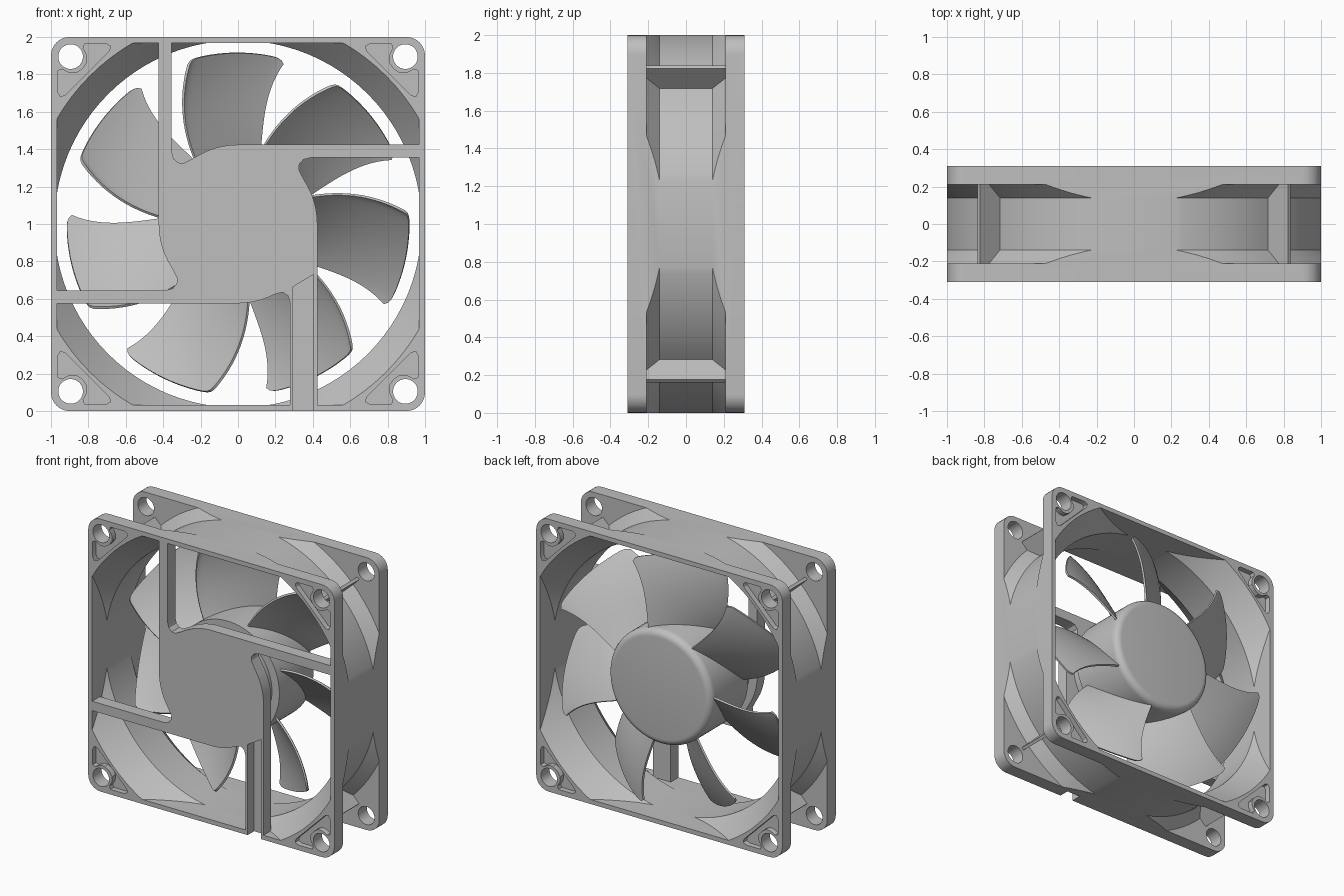
import bpy, bmesh
from math import sin, cos, pi, radians
from mathutils import Matrix, Vector

cube = bpy.data.objects.get("Cube")
if cube:
    bpy.data.objects.remove(cube)

GREY = (0.52, 0.52, 0.52, 1)
plastic = bpy.data.materials.new("grey_plastic")
plastic.use_nodes = True
plastic.diffuse_color = GREY
plastic.node_tree.nodes["Principled BSDF"].inputs["Base Color"].default_value = GREY

HALF = 0.31                      # half depth of the frame
FLANGE = 0.21                    # inner side of each flange
CORNERS = [(a, b) for a in (-1, 1) for b in (-1, 1)]


def finish(name, bm):
    """Turn a bmesh centred on the axis into an object standing on the floor."""
    bmesh.ops.remove_doubles(bm, verts=bm.verts, dist=1e-5)
    bmesh.ops.recalc_face_normals(bm, faces=bm.faces)
    bmesh.ops.translate(bm, verts=bm.verts, vec=(0, 0, 1))
    mesh = bpy.data.meshes.new(name)
    bm.to_mesh(mesh)
    bm.free()
    ob = bpy.data.objects.new(name, mesh)
    bpy.context.collection.objects.link(ob)
    mesh.materials.append(plastic)
    return ob


def prism(name, outline, y0, y1):
    """Extrude an (x, z) outline from y0 to y1."""
    bm = bmesh.new()
    face = bm.faces.new([bm.verts.new((x, y0, z)) for x, z in outline])
    new = bmesh.ops.extrude_face_region(bm, geom=[face])["geom"]
    verts = [v for v in new if isinstance(v, bmesh.types.BMVert)]
    bmesh.ops.translate(bm, verts=verts, vec=(0, y1 - y0, 0))
    return finish(name, bm)


def lathe(name, profile, steps=96):
    """Spin a closed (radius, y) profile around the fan axis."""
    bm = bmesh.new()
    vs = [bm.verts.new((r, y, 0)) for r, y in profile]
    es = [bm.edges.new((vs[i - 1], vs[i])) for i in range(len(vs))]
    bmesh.ops.spin(bm, geom=vs + es, cent=(0, 0, 0), axis=(0, 1, 0),
                   angle=2 * pi, steps=steps, use_merge=True)
    bmesh.ops.dissolve_degenerate(bm, edges=bm.edges, dist=1e-5)
    return finish(name, bm)


def circle(cx, cz, r, n=32):
    return [(cx + r * cos(2 * pi * i / n), cz + r * sin(2 * pi * i / n)) for i in range(n)]


def boolean(ob, cutter, operation="DIFFERENCE", keep=False):
    mod = ob.modifiers.new("cut", "BOOLEAN")
    mod.operation, mod.solver, mod.object = operation, "EXACT", cutter
    bpy.context.view_layer.objects.active = ob
    bpy.ops.object.modifier_apply(modifier=mod.name)
    if not keep:
        bpy.data.objects.remove(cutter)


def shade(ob, angle=30):
    bpy.ops.object.select_all(action="DESELECT")
    ob.select_set(True)
    bpy.context.view_layer.objects.active = ob
    bpy.ops.object.shade_smooth_by_angle(angle=radians(angle))


# Frame block: rounded square
R = 0.1
outline = []
for k, (sx, sz) in enumerate([(1, 1), (-1, 1), (-1, -1), (1, -1)]):
    for i in range(9):
        a = (k + i / 8) * pi / 2
        outline.append((sx * (1 - R) + R * cos(a), sz * (1 - R) + R * sin(a)))
frame = prism("frame", outline, -HALF, HALF)

# Groove between the flanges around the duct, leaving diagonal corner fins
groove = lathe("groove_cutter", [(1.026, -0.14), (1.105, -FLANGE), (1.6, -FLANGE),
                                 (1.6, FLANGE), (1.105, FLANGE), (1.026, 0.14)])
for k in range(4):
    a = pi / 4 + k * pi / 2
    d, n = Vector((cos(a), sin(a))), Vector((-sin(a), cos(a))) * 0.011
    fin = prism("fin_cutter", [d * 0.95 - n, d * 1.174 - n, d * 1.174 + n, d * 0.95 + n], -0.3, 0.3)
    boolean(groove, fin)
boolean(frame, groove)

# Duct flared toward both faces, limited to a square so the sides stay flat
duct = lathe("duct_cutter", [(0, -0.33), (1.136, -0.33), (0.982, -0.14),
                             (0.982, 0.14), (1.136, 0.33), (0, 0.33)])
S = 0.967
boolean(duct, prism("square_cutter", [(-S, -S), (S, -S), (S, S), (-S, S)], -0.5, 0.5), "INTERSECT")
boolean(frame, duct)

# Screw holes and the shallow pockets beside them
half_pocket = [(0.18, 0.037), (0.295, 0.037), (0.318, 0.05), (0.312, 0.075)]
inner_edge = [(0.172, 0.06), (0.194, 0.1), (0.194, 0.135), (0.175, 0.163)]
pocket = half_pocket + [(v, u) for u, v in half_pocket[::-1]]
pocket += [(v, u) for u, v in inner_edge] + inner_edge[::-1]
for sx, sz in CORNERS:
    boolean(frame, prism("hole_cutter", circle(sx * 0.895, sz * 0.895, 0.066), -0.5, 0.5))
    shape = [(sx * (1 - u), sz * (1 - v)) for u, v in pocket]
    for side in (-1, 1):
        boolean(frame, prism("pocket_cutter", shape, side * (HALF - 0.04), side * 0.4))

# Motor plate with four pinwheel arms; the lower arm is wider for the cable
slim = [(-0.355, 0.97), (-0.355, 0.39), (-0.345, 0.35), (-0.32, 0.328), (-0.29, 0.325), (-0.25, 0.345)]
wide = [(-0.278, 0.97), (-0.278, 0.42), (-0.268, 0.385), (-0.24, 0.365), (-0.2, 0.374)]
plate_outline = []
for k in range(4):
    inner = wide if k == 2 else slim
    pts = [(-0.424, 0), (-0.424, 0.97)] + inner
    start = 28 if k == 2 else 33
    pts += [(-0.424 * sin(radians(a)), 0.424 * cos(radians(a))) for a in range(start - 5, 2, -4)]
    for _ in range(k):
        pts = [(z, -x) for x, z in pts]
    plate_outline += pts
plate = prism("motor_plate", plate_outline, -HALF, -0.22)

# Cable channel through the lower arm and flange
channel = prism("channel_cutter", [(0.295, -1.1), (0.404, -1.1), (0.404, -0.27), (0.295, -0.335)], -0.4, -0.235)
boolean(plate, channel, keep=True)
boolean(frame, channel)
shade(frame)
shade(plate)

# Motor core between the plate and the rotor
shade(lathe("motor_core", [(0, -0.23), (0.36, -0.23), (0.36, -0.08), (0, -0.08)], 64))

# Rotor hub with a rounded rear edge
HUB, B = 0.42, 0.05
REAR = 0.31
rim = [(HUB - B + B * cos(i * pi / 12), REAR - B + B * sin(i * pi / 12)) for i in range(7)]
shade(lathe("rotor_hub", [(0, -0.12), (HUB, -0.12)] + rim + [(0, REAR)]), 40)


# Fan blades: pitched, cambered sheets given thickness
def lerp(a, b, t):
    return a + (b - a) * t


def blade(index, nu=32, nv=14):
    bm = bmesh.new()
    grid = []
    for j in range(nv + 1):
        row = []
        t = j / nv
        for i in range(nu + 1):
            s = i / nu
            tip = 0.915 - 0.025 * abs(2 * s - 1) ** 16
            r = lerp(0.4, tip, t)
            lead = lerp(-34, -17.3, t) - 4 * t * (1 - t)
            trail = lerp(17, 15.8, t) - 13 * t * (1 - t)
            a = radians(lerp(lead, trail, s))
            pitch = s + 0.3 * s * (1 - s)
            y = lerp(-0.07, 0.27, pitch)
            row.append(bm.verts.new((r * sin(a), y, r * cos(a))))
        grid.append(row)
    for j in range(nv):
        for i in range(nu):
            bm.faces.new((grid[j][i], grid[j][i + 1], grid[j + 1][i + 1], grid[j + 1][i]))
    bmesh.ops.rotate(bm, verts=bm.verts, matrix=Matrix.Rotation(index * 2 * pi / 7, 3, "Y"))
    ob = finish(f"blade_{index + 1}", bm)
    mod = ob.modifiers.new("thickness", "SOLIDIFY")
    mod.thickness, mod.offset = 0.014, 0
    bpy.context.view_layer.objects.active = ob
    bpy.ops.object.modifier_apply(modifier=mod.name)
    shade(ob, 40)


for k in range(7):
    blade(k)
